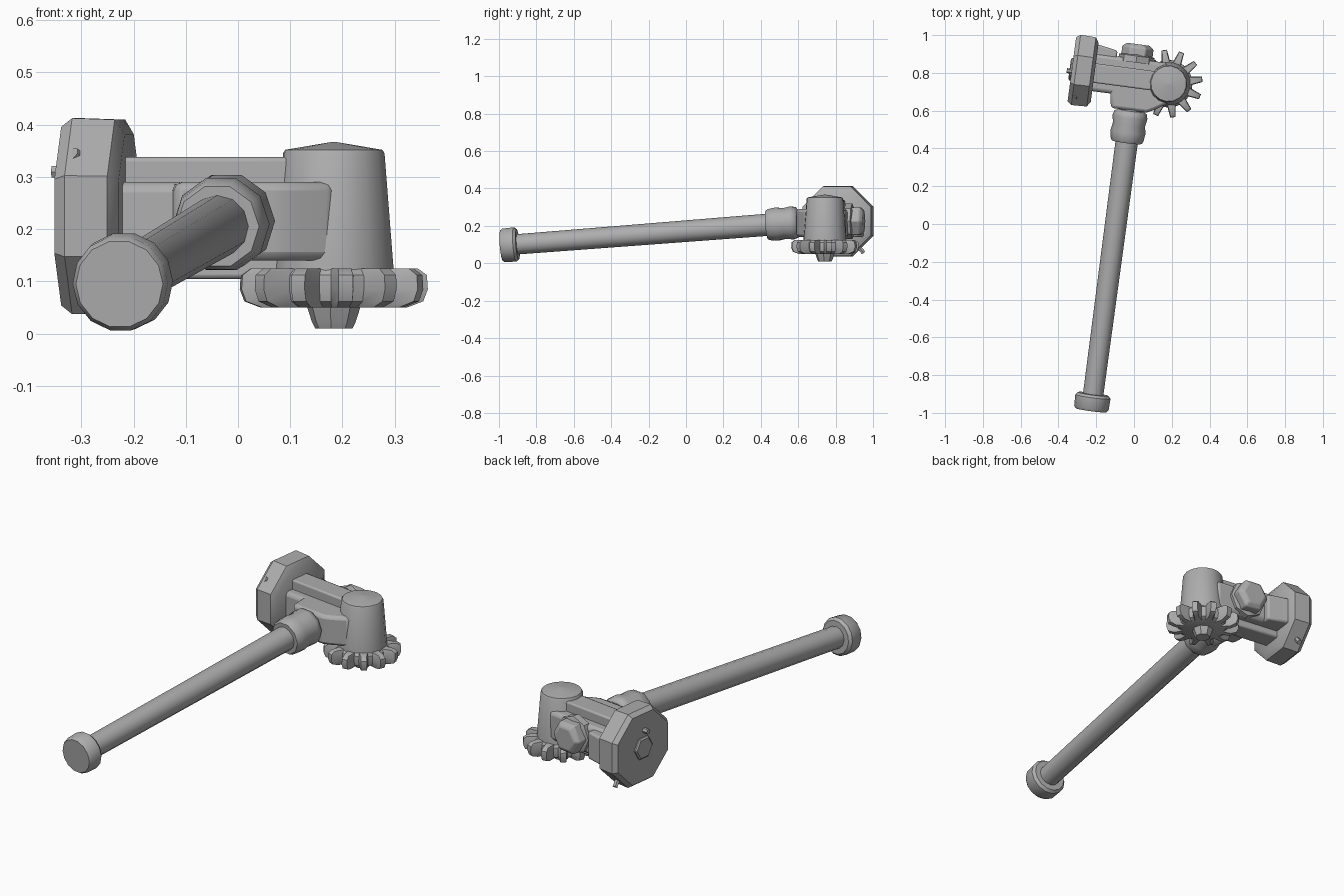
import bpy, bmesh, math
from mathutils import Matrix, Vector

if "Cube" in bpy.data.objects:
    bpy.data.objects.remove(bpy.data.objects["Cube"])

metal = bpy.data.materials.new("grey_metal")
metal.diffuse_color = (0.42, 0.42, 0.42, 1)
metal.use_nodes = True
metal.node_tree.nodes["Principled BSDF"].inputs["Base Color"].default_value = metal.diffuse_color


def finish(name, bm, matrix, bevel=0, angle=35):
    bmesh.ops.recalc_face_normals(bm, faces=bm.faces)
    me = bpy.data.meshes.new(name)
    bm.to_mesh(me)
    bm.free()
    me.materials.append(metal)
    ob = bpy.data.objects.new(name, me)
    bpy.context.collection.objects.link(ob)
    ob.matrix_world = matrix
    if bevel:
        mod = ob.modifiers.new("bevel", 'BEVEL')
        mod.width = bevel
        mod.segments = 2
        mod.limit_method = 'ANGLE'
    bpy.ops.object.select_all(action='DESELECT')
    bpy.context.view_layer.objects.active = ob
    ob.select_set(True)
    bpy.ops.object.shade_smooth_by_angle(angle=math.radians(angle))
    return ob


def loft(name, outline, levels, matrix, bevel=0, angle=35):
    """Stack scaled copies of a 2D outline; levels are (height, scale)."""
    bm = bmesh.new()
    rings = [[bm.verts.new((x * s, y * s, h)) for x, y in outline] for h, s in levels]
    n = len(outline)
    for a, b in zip(rings, rings[1:]):
        for i in range(n):
            bm.faces.new((a[i], a[(i + 1) % n], b[(i + 1) % n], b[i]))
    bm.faces.new(rings[0])
    bm.faces.new(rings[-1])
    return finish(name, bm, matrix, bevel, angle)


def ngon(n, turn=0.0):
    return [(math.cos(turn + math.tau * i / n), math.sin(turn + math.tau * i / n)) for i in range(n)]


def along(start, direction):
    rot = Vector(direction).to_track_quat('Z', 'Y').to_matrix().to_4x4()
    return Matrix.Translation(start) @ rot


# Frame of the head: x runs from the striking plate to the gear
head = Matrix.Translation((0, 0.775, 0)) @ Matrix.Rotation(-0.132, 4, 'Z')


def block(name, lo, hi, bevel=0.01):
    bm = bmesh.new()
    bmesh.ops.create_cube(bm, size=1)
    for v in bm.verts:
        v.co = [l + (c + 0.5) * (h - l) for c, l, h in zip(v.co, lo, hi)]
    return finish(name, bm, head, bevel)


# Shaft, pommel and collar share one sloping axis
axis = Vector((0.131, 0.988, 0.077)).normalized()
shaft = along((-0.227, -0.985, 0.095), axis)
loft("handle", ngon(12), [(0.05, 0.054), (1.62, 0.06)], shaft, angle=60)
loft("pommel", ngon(14), [(0, 0.084), (0.012, 0.092), (0.072, 0.094), (0.086, 0.082)], shaft)
loft("collar", ngon(10), [(1.435, 0.08), (1.45, 0.088), (1.49, 0.093), (1.53, 0.086),
                          (1.57, 0.093), (1.595, 0.086), (1.605, 0.068), (1.66, 0.066)],
     shaft, angle=50)

# Head body: tall spine, wide core and the socket block for the handle
block("spine", (-0.23, -0.055, 0.105), (0.12, 0.048, 0.338), 0.008)
block("core", (-0.23, -0.10, 0.14), (0.17, 0.10, 0.29), 0.02)
socket = [(-0.10, -0.175), (0.09, -0.175), (0.13, -0.155), (0.20, -0.11), (0.20, 0), (-0.115, 0), (-0.115, -0.09)]
loft("socket_block", socket, [(0.14, 1), (0.29, 1)], head, 0.016)

# Back side: lug against the plate and the nut that ends the handle
lug = [(-0.22, 0.06), (-0.105, 0.06), (-0.105, 0.13), (-0.22, 0.15)]
loft("rear_lug", lug, [(0.14, 1), (0.28, 1)], head, 0.01)
nut_axis = head @ along((0.0, 0.08, 0.225), (0, 1, 0))
loft("rear_washer", ngon(8), [(0, 0.095), (0.035, 0.095), (0.045, 0.07)], nut_axis)
loft("rear_nut", ngon(6), [(0.03, 0.085), (0.08, 0.085), (0.098, 0.062)], nut_axis, 0.006)

# Striking plate with centre stud and pegs
plate = head @ along((-0.21, 0, 0.225), (-1, 0, 0))
loft("striking_plate", ngon(8, math.pi / 8),
     [(0, 0.17), (0.018, 0.2), (0.1, 0.203), (0.122, 0.185)], plate)
loft("plate_stud", ngon(6), [(0.11, 0.06), (0.128, 0.06), (0.134, 0.052)], plate)
for i, (a, b) in enumerate([((-0.28, -0.12, 0.325), (-0.5, -0.64, 0.5)),
                            ((-0.28, 0.115, 0.085), (-0.1, 0.6, -0.75)),
                            ((-0.32, -0.01, 0.31), (-1, 0, 0))]):
    loft(f"peg_{i + 1}", ngon(6), [(0, 0.013), (0.038, 0.013)], head @ along(a, b))

# Upright drum with a shallow peaked cap
drum = head @ Matrix.Translation((0.186, -0.008, 0))
loft("drum", ngon(16), [(0.10, 0.117), (0.13, 0.115), (0.345, 0.098), (0.352, 0.094), (0.367, 0.004)],
     drum)

# Gear under the drum, with tapered teeth
teeth = 12
outline = []
for i in range(teeth):
    for r, off in ((0.122, -10), (0.175, -4.5), (0.175, 4.5), (0.122, 10)):
        t = math.radians(i * 360 / teeth + 15 + off)
        outline.append((r * math.cos(t), r * math.sin(t)))
loft("gear", outline, [(0.05, 0.8), (0.062, 0.98), (0.085, 1.03), (0.112, 1.02), (0.125, 0.92)],
     drum, angle=40)
loft("gear_boss", ngon(8), [(0.0, 0.036), (0.012, 0.042), (0.055, 0.056)], drum @ Matrix.Translation((0, 0, 0.01)))
